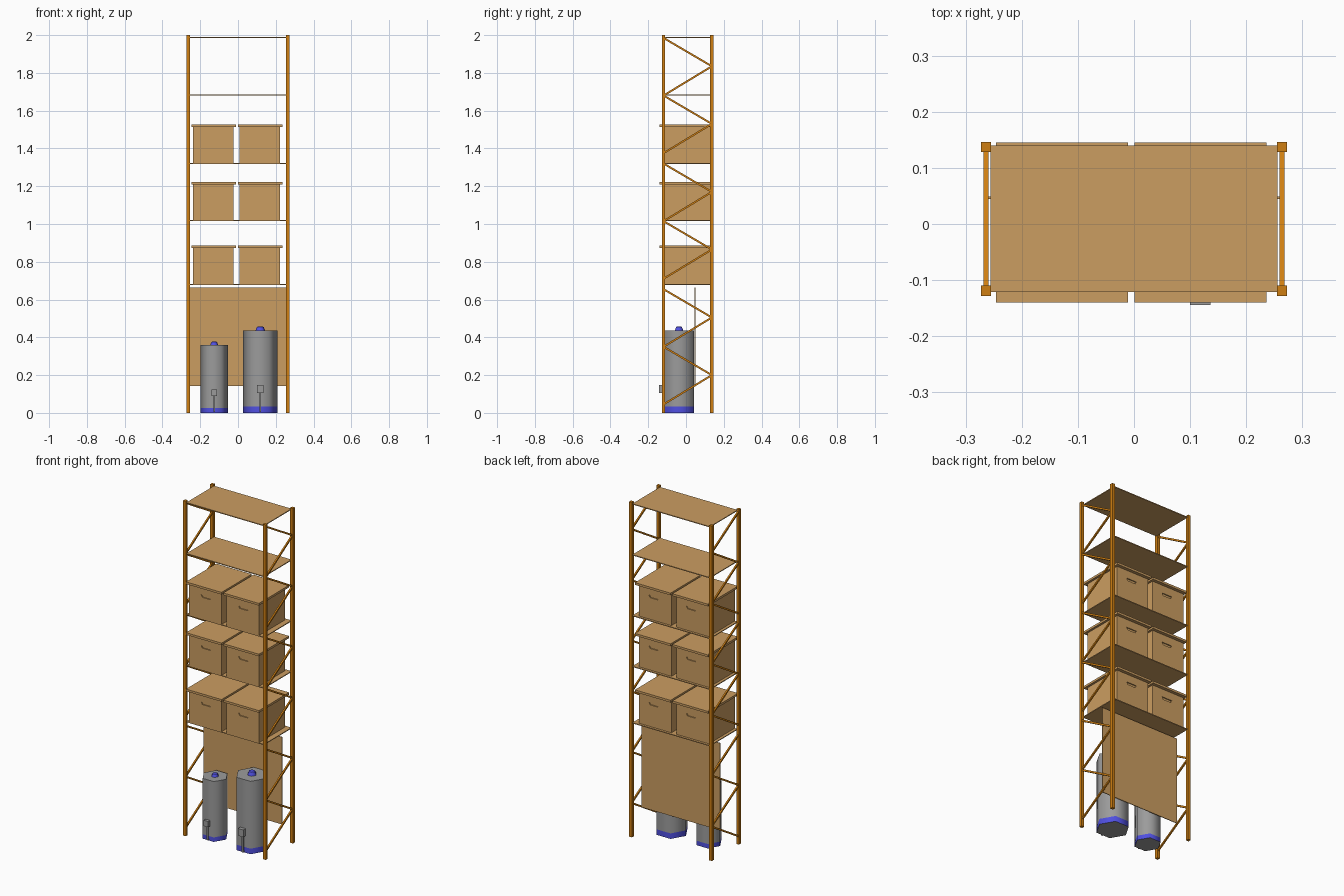
import bpy, bmesh, math
from mathutils import Vector

if "Cube" in bpy.data.objects:
    bpy.data.objects.remove(bpy.data.objects["Cube"])


def material(name, rgb):
    m = bpy.data.materials.new(name)
    m.diffuse_color = (*rgb, 1)
    m.use_nodes = True
    m.node_tree.nodes["Principled BSDF"].inputs["Base Color"].default_value = m.diffuse_color
    return m


ORANGE = material("orange paint", (0.62, 0.21, 0.006))
TAN = material("cardboard tan", (0.60, 0.34, 0.12))
GREY = material("tank grey", (0.33, 0.33, 0.33))
BLUE = material("trim blue", (0.08, 0.08, 0.75))


def make(name, verts, faces, mats):
    me = bpy.data.meshes.new(name)
    me.from_pydata(verts, [], faces)
    for m in mats:
        me.materials.append(m)
    bm = bmesh.new()
    bm.from_mesh(me)
    bmesh.ops.recalc_face_normals(bm, faces=bm.faces)
    bm.to_mesh(me)
    bm.free()
    ob = bpy.data.objects.new(name, me)
    bpy.context.collection.objects.link(ob)
    return ob


def rings(name, loops, mats):
    """Skin a stack of equal loops and close both ends."""
    n = len(loops[0])
    verts = [v for lp in loops for v in lp]
    faces = [tuple(range(n)), tuple(range(len(verts) - n, len(verts)))]
    for k in range(len(loops) - 1):
        for i in range(n):
            j = (i + 1) % n
            faces.append((k * n + i, k * n + j, k * n + n + j, k * n + n + i))
    return make(name, verts, faces, mats)


def box(name, x, y, z, mat):
    return rings(name, [[(x[0], y[0], h), (x[1], y[0], h), (x[1], y[1], h), (x[0], y[1], h)]
                        for h in z], [mat])


def hexagon(cx, cy, r, z):
    return [(cx + r * math.cos(i * math.pi / 3), cy + r * math.sin(i * math.pi / 3), z)
            for i in range(6)]


# Upright posts and zigzag side braces
YF, YB, PX, PW = -0.119, 0.137, 0.264, 0.009
for side, sx in (("left", -PX), ("right", PX)):
    for end, y in (("front", YF), ("back", YB)):
        box(f"{end}_{side}_post", (sx - PW, sx + PW), (y - PW, y + PW), (0, 2), ORANGE)
    for n, top in enumerate((1.985, 1.68, 1.32, 1.015, 0.655, 0.35)):
        apex = top - 0.15
        for part, a, b in (("upper", (YF, top), (YB, apex)), ("lower", (YB, apex), (YF, top - 0.305))):
            d = Vector((b[0] - a[0], b[1] - a[1])).normalized()
            q = Vector((-d.y, d.x)) * 0.005
            w = 0.0045
            rings(f"{side}_{part}_brace_{n + 1}",
                  [[(sx + s * w, p[0] + t * q.x, p[1] + t * q.y)
                    for s, t in ((-1, -1), (1, -1), (1, 1), (-1, 1))] for p in (a, b)], [ORANGE])

# Shelf boards and the upright back panel behind the tanks
SHELVES = (0.678, 1.015, 1.318, 1.681, 1.985)
for n, z in enumerate(SHELVES):
    box(f"shelf_{n + 1}", (-0.256, 0.256), (-0.121, 0.14), (z, z + 0.005), TAN)
box("back_panel", (-0.26, 0.26), (0.045, 0.049), (0.142, 0.663), TAN)

# Lidded cardboard boxes with hand slots cut front and back
for n, z in enumerate(SHELVES[:3]):
    z += 0.005
    for side, x0 in (("left", -0.246), ("right", 0.001)):
        body = box(f"{side}_box_{n + 1}", (x0 + 0.007, x0 + 0.222), (-0.122, 0.126), (z, z + 0.192), TAN)
        box(f"{side}_box_lid_{n + 1}", (x0, x0 + 0.235), (-0.14, 0.145), (z + 0.19, z + 0.203), TAN)
        cx, zc = x0 + 0.122, z + 0.136
        for end, y in (("front", -0.122), ("back", 0.126)):
            slot = [(-0.034, 0.007), (0.034, 0.007), (0.026, -0.007), (-0.026, -0.007)]
            cut = rings(f"{side}_{end}_slot_cutter_{n + 1}",
                        [[(cx + a, y + d, zc + b) for a, b in slot] for d in (-0.006, 0.006)], [TAN])
            cut.hide_render = True
            cut.hide_set(True)
            mod = body.modifiers.new(f"{end}_slot", 'BOOLEAN')
            mod.operation = 'DIFFERENCE'
            mod.solver = 'EXACT'
            mod.object = cut

# Six-sided tanks, smooth sides, blue base band and cap, valve box with pipe
TY = -0.037
for side, cx, r, h, s in (("left", -0.126, 0.0735, 0.36, 0.8), ("right", 0.118, 0.0915, 0.435, 1.0)):
    tank = rings(f"{side}_tank", [hexagon(cx, TY, r, z) for z in (0, 0.033 * s, h)], [GREY, BLUE])
    for f in tank.data.polygons:
        f.use_smooth = abs(f.normal.z) < 0.5
        if f.use_smooth and f.center.z < 0.033 * s:
            f.material_index = 1
    cap = rings(f"{side}_tank_cap", [hexagon(cx, TY, a * s, h + b * s)
                                     for a, b in ((0.026, 0), (0.018, 0.02), (0.013, 0.022))], [BLUE])
    for f in cap.data.polygons:
        f.use_smooth = abs(f.normal.z) < 0.8
    front = TY - r * 0.866
    vb = 0.105 if s == 1 else 0.09
    box(f"{side}_valve_box", (cx - 0.018 * s, cx + 0.018 * s),
        (front - 0.028 * s, front - 0.006 * s), (vb, vb + 0.043 * s), GREY)
    box(f"{side}_valve_stub", (cx - 0.008 * s, cx + 0.008 * s),
        (front - 0.008 * s, front + 0.004), (vb + 0.012 * s, vb + 0.03 * s), GREY)
    box(f"{side}_valve_pipe", (cx - 0.005 * s, cx + 0.005 * s),
        (front - 0.012 * s, front - 0.003 * s), (0.012, vb + 0.004), GREY)
    box(f"{side}_pipe_foot", (cx - 0.005 * s, cx + 0.005 * s),
        (front - 0.012 * s, front + 0.004), (0.004, 0.012), GREY)
